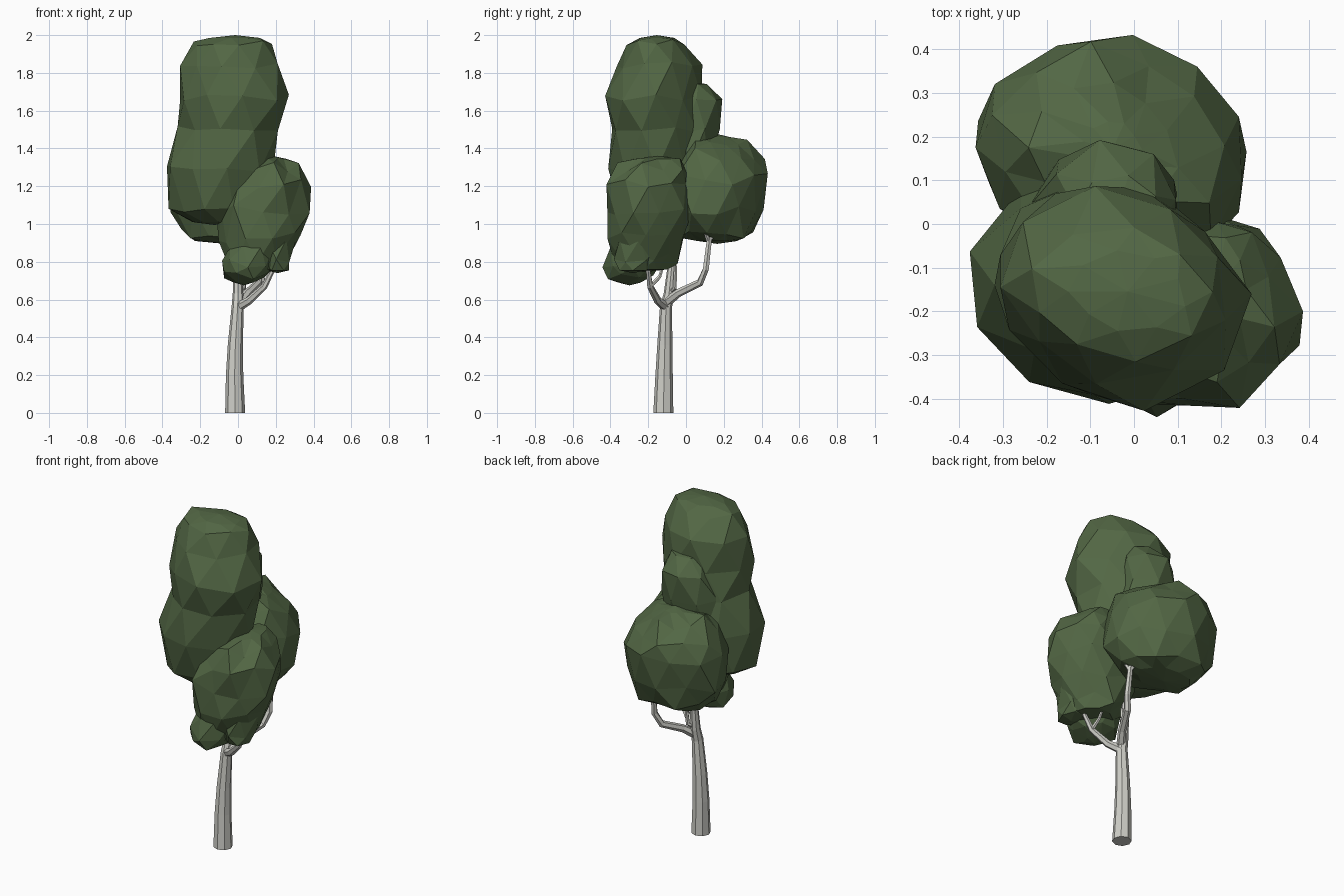
import bpy, bmesh, math, random
from mathutils import Vector

if "Cube" in bpy.data.objects:
    bpy.data.objects.remove(bpy.data.objects["Cube"])


def material(name, rgb):
    m = bpy.data.materials.new(name)
    m.diffuse_color = (*rgb, 1)
    m.use_nodes = True
    m.node_tree.nodes["Principled BSDF"].inputs["Base Color"].default_value = m.diffuse_color
    return m


LEAF = material("leaf green", (0.085, 0.135, 0.058))
BARK = material("pale grey bark", (0.62, 0.62, 0.575))


def finish(name, bm, mat):
    bmesh.ops.recalc_face_normals(bm, faces=bm.faces)
    me = bpy.data.meshes.new(name)
    bm.to_mesh(me)
    bm.free()
    me.materials.append(mat)
    bpy.context.collection.objects.link(bpy.data.objects.new(name, me))


def tube(name, path, sides):
    """Tapered limb along (x, y, z, radius) points."""
    bm = bmesh.new()
    pts = [Vector(p[:3]) for p in path]
    rings = []
    for i, p in enumerate(pts):
        d = (pts[min(i + 1, len(pts) - 1)] - pts[max(i - 1, 0)]).normalized()
        if i == 0 and p.z == 0:
            d = Vector((0, 0, 1))
        u = Vector((0, 1, 0)).cross(d).normalized()
        v = d.cross(u).normalized()
        rings.append([bm.verts.new(p + path[i][3] * (u * math.cos(a) + v * math.sin(a)))
                      for a in (2 * math.pi * k / sides for k in range(sides))])
    for a, b in zip(rings, rings[1:]):
        for k in range(sides):
            n = (k + 1) % sides
            bm.faces.new((a[k], a[n], b[n], b[k]))
    bm.faces.new(rings[0])
    bm.faces.new(rings[-1])
    finish(name, bm, BARK)


def foliage(name, rings, sides, jitter, seed, flat=0):
    """Faceted crown from (z, x0, x1, y0, y1) rings; flat trims it along the x = y diagonal."""
    rnd = random.Random(seed)
    bm = bmesh.new()
    loops = []
    for i, (z, x0, x1, y0, y1) in enumerate(rings):
        loop = []
        end = i in (0, len(rings) - 1)
        for k in range(sides):
            a = 2 * math.pi * (k + 0.5 * (i % 2)) / sides
            r = (1.02 + rnd.uniform(-jitter, jitter * .6)) * (1 - flat * max(0, math.sin(2 * a)))
            dz = 0 if end else rnd.uniform(-jitter, jitter) * 0.35
            loop.append(bm.verts.new(((x0 + x1) / 2 + (x1 - x0) / 2 * r * math.cos(a),
                                      (y0 + y1) / 2 + (y1 - y0) / 2 * r * math.sin(a), z + dz)))
        loops.append(loop)
    for i, (a, b) in enumerate(zip(loops, loops[1:])):
        for k in range(sides):
            n = (k + 1) % sides
            if i % 2 == 0:
                bm.faces.new((a[k], a[n], b[k]))
                bm.faces.new((a[n], b[n], b[k]))
            else:
                bm.faces.new((a[k], b[n], b[k]))
                bm.faces.new((a[k], a[n], b[n]))
    for loop, dz in ((loops[0], -0.015), (loops[-1], 0.015)):
        c = sum((v.co for v in loop), Vector()) / sides
        tip = bm.verts.new(c + Vector((0, 0, dz)))
        for k in range(sides):
            bm.faces.new((loop[k], loop[(k + 1) % sides], tip))
    finish(name, bm, LEAF)


# Trunk running up into the main crown
tube("trunk", [(-.015, -.12, 0, .053), (-.018, -.116, .2, .046), (-.014, -.112, .36, .04),
               (-.002, -.106, .56, .032), (0, -.09, .63, .028), (0, -.075, .78, .022),
               (-.03, -.1, 1.1, .012)], 8)

# Branches and twigs
limbs = {
    "back_branch": [(0, -.11, .58, .026), (.05, -.04, .635, .022), (.11, .075, .69, .02),
                    (.135, .105, .76, .018), (.13, .125, .93, .015)],
    "back_twig_a": [(.13, .12, .91, .013), (.11, .15, .95, .011), (.09, .17, 1.0, .007)],
    "back_twig_b": [(.13, .12, .91, .013), (.15, .1, .96, .01), (.15, .1, 1.0, .007)],
    "front_branch": [(0, -.105, .56, .026), (.06, -.15, .595, .021), (.14, -.19, .67, .017),
                     (.18, -.2, .75, .013), (.2, -.21, .85, .008)],
    "front_twig": [(.14, -.19, .67, .013), (.13, -.14, .72, .01), (.12, -.12, .78, .007)],
    "centre_twig": [(0, -.085, .64, .014), (.03, -.06, .66, .012), (.04, -.055, .78, .009)],
}
for name, path in limbs.items():
    tube(name, path, 6)

# Tall main crown with a ridge on its back
foliage("main_foliage", [
    (1.01, -.25, .0, -.27, -.03), (1.07, -.36, .08, -.36, .08), (1.29, -.395, .18, -.415, .11),
    (1.5, -.32, .22, -.41, .13), (1.67, -.325, .265, -.42, .10), (1.84, -.31, .23, -.37, .08),
    (1.96, -.25, .18, -.31, .0), (1.985, -.15, .12, -.25, -.06)], 9, .05, 4, .13)
foliage("main_foliage_ridge", [
    (1.3, -.25, .1, -.1, .13), (1.5, -.24, .11, -.1, .18), (1.66, -.19, .1, -.08, .19),
    (1.74, -.13, .06, -.05, .11)], 7, .05, 2)

# Rounder crown at the back
foliage("back_foliage", [
    (.91, -.24, .1, .05, .28), (.95, -.32, .2, -.03, .36), (1.08, -.36, .28, -.08, .41),
    (1.24, -.365, .27, -.09, .44), (1.37, -.32, .2, -.05, .41),
    (1.44, -.24, .1, .02, .33), (1.46, -.12, .02, .1, .24)], 11, .1, 7, .1)

# Leaning crown at the front right, with its lower lobes merged under it
foliage("front_foliage", [
    (.76, .0, .24, -.35, -.1), (.82, -.07, .28, -.39, -.05), (.93, -.11, .33, -.415, -.01),
    (1.08, -.115, .38, -.43, .02), (1.2, -.04, .385, -.42, .02),
    (1.3, .06, .32, -.36, .01), (1.345, .11, .26, -.27, -.03)], 10, .1, 11)
foliage("low_foliage_lobe", [
    (.69, -.02, .08, -.36, -.24), (.73, -.08, .15, -.42, -.17),
    (.79, -.085, .19, -.435, -.13), (.88, -.05, .2, -.41, -.13)], 8, .07, 3)
foliage("side_foliage_lobe", [
    (.755, .15, .27, -.36, -.2), (.81, .12, .285, -.38, -.15), (.92, .1, .31, -.37, -.12)],
    6, .06, 5)
